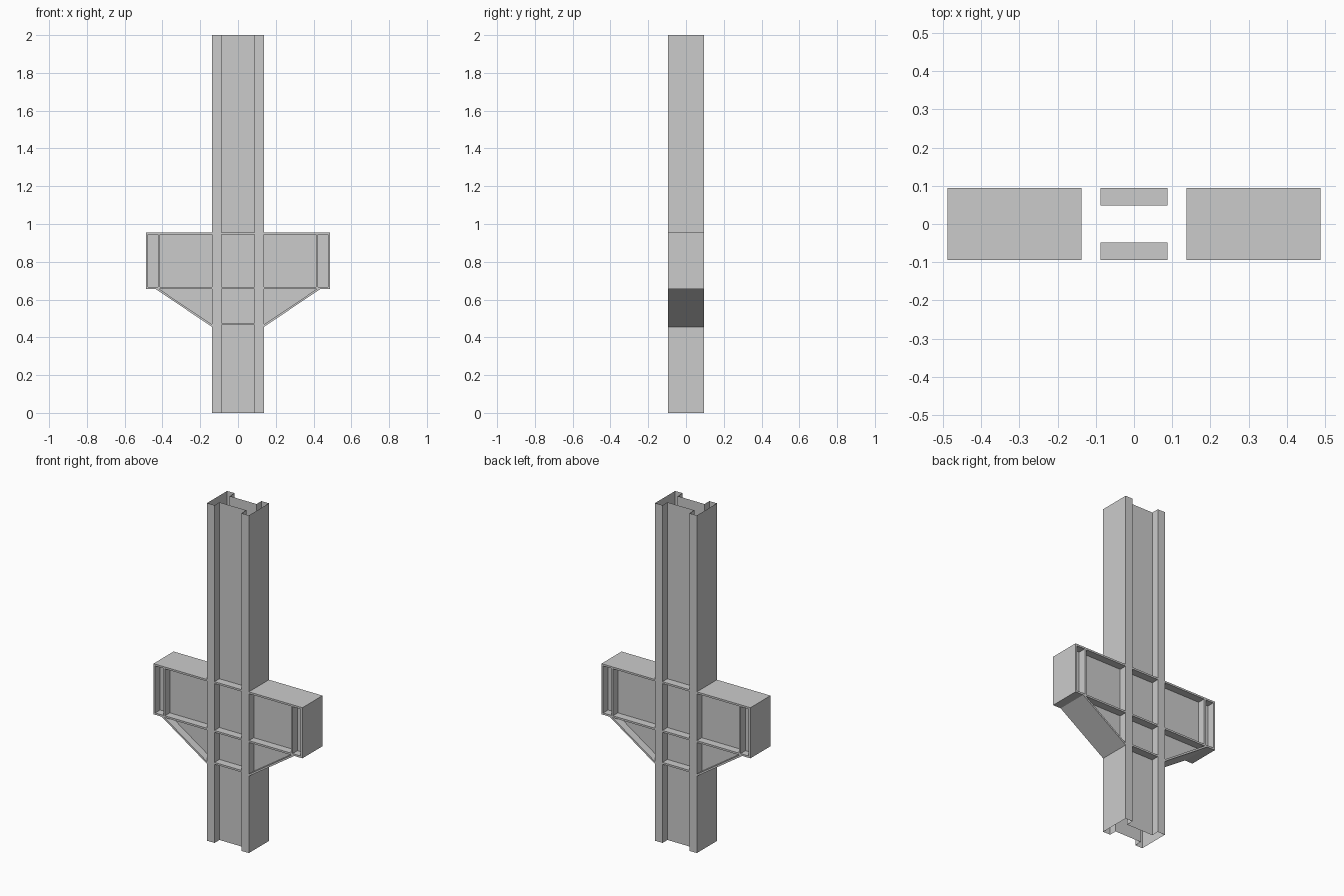
import bpy, bmesh

cube = bpy.data.objects.get("Cube")
if cube:
    bpy.data.objects.remove(cube, do_unlink=True)

steel = bpy.data.materials.new("steel grey")
steel.use_nodes = True
colour = (0.6, 0.6, 0.6, 1)
steel.diffuse_color = colour
steel.node_tree.nodes["Principled BSDF"].inputs["Base Color"].default_value = colour

COL, INNER, END = 0.137, 0.088, 0.488   # column half width, web half width, bracket reach
DEPTH, WEB = 0.094, 0.048               # half depth of flanges and of webs
TOP, BASE, TOE = 0.955, 0.655, 0.455    # bracket top, underside, haunch toe
T = 0.011                               # plate thickness


def finish(name, bm):
    bmesh.ops.recalc_face_normals(bm, faces=bm.faces)
    mesh = bpy.data.meshes.new(name)
    bm.to_mesh(mesh)
    bm.free()
    mesh.materials.append(steel)
    obj = bpy.data.objects.new(name, mesh)
    bpy.context.collection.objects.link(obj)
    return obj


def prism(name, profile, y0, y1):
    """Extrude an (x, z) outline from y0 to y1."""
    bm = bmesh.new()
    face = bm.faces.new([bm.verts.new((x, y0, z)) for x, z in profile])
    out = bmesh.ops.extrude_face_region(bm, geom=[face])
    moved = [v for v in out["geom"] if isinstance(v, bmesh.types.BMVert)]
    bmesh.ops.translate(bm, verts=moved, vec=(0, y1 - y0, 0))
    return finish(name, bm)


def plate(name, x0, x1, z0, z1, y0=-DEPTH, y1=DEPTH):
    return prism(name, [(x0, z0), (x1, z0), (x1, z1), (x0, z1)], y0, y1)


def mirror(obj, x=False, y=False):
    mod = obj.modifiers.new("mirror", "MIRROR")
    mod.use_axis = (x, y, False)
    mod.use_mirror_merge = False


# Column: H outline swept upward, open at both ends
quarter = [(COL, DEPTH), (INNER, DEPTH), (INNER, WEB)]
outline = quarter + [(-x, y) for x, y in reversed(quarter)]
outline += [(-x, -y) for x, y in outline]
bm = bmesh.new()
low = [bm.verts.new((x, y, 0)) for x, y in outline]
high = [bm.verts.new((x, y, 2)) for x, y in outline]
for i in range(len(outline)):
    j = (i + 1) % len(outline)
    bm.faces.new((low[i], low[j], high[j], high[i]))
finish("column", bm)

# Stiffeners between the column flanges, front and back
for name, z in (("upper", TOP - T), ("middle", BASE), ("lower", TOE + T)):
    mirror(plate(name + "_column_stiffener", -INNER, INNER, z, z + T, WEB, DEPTH), y=True)

# Brackets on both sides
mirror(plate("bracket_top_flange", COL, END, TOP - T, TOP), x=True)
mirror(plate("bracket_bottom_flange", COL, END, BASE, BASE + T), x=True)
mirror(plate("bracket_end_plate", END - T, END, BASE + T, TOP - T), x=True)
mirror(plate("bracket_web", COL, END - T, BASE + T, TOP - T, -WEB, WEB), x=True)
mirror(plate("bracket_stiffener", 0.413, 0.424, BASE + T, TOP - T, WEB, DEPTH), x=True, y=True)

# Haunches under the brackets
mirror(prism("haunch_flange", [(COL, TOE), (0.435, BASE), (0.416, BASE), (COL, TOE + 0.013)],
             -DEPTH, DEPTH), x=True)
mirror(prism("haunch_web", [(COL, TOE + 0.013), (0.416, BASE), (COL, BASE)], -WEB, WEB), x=True)
